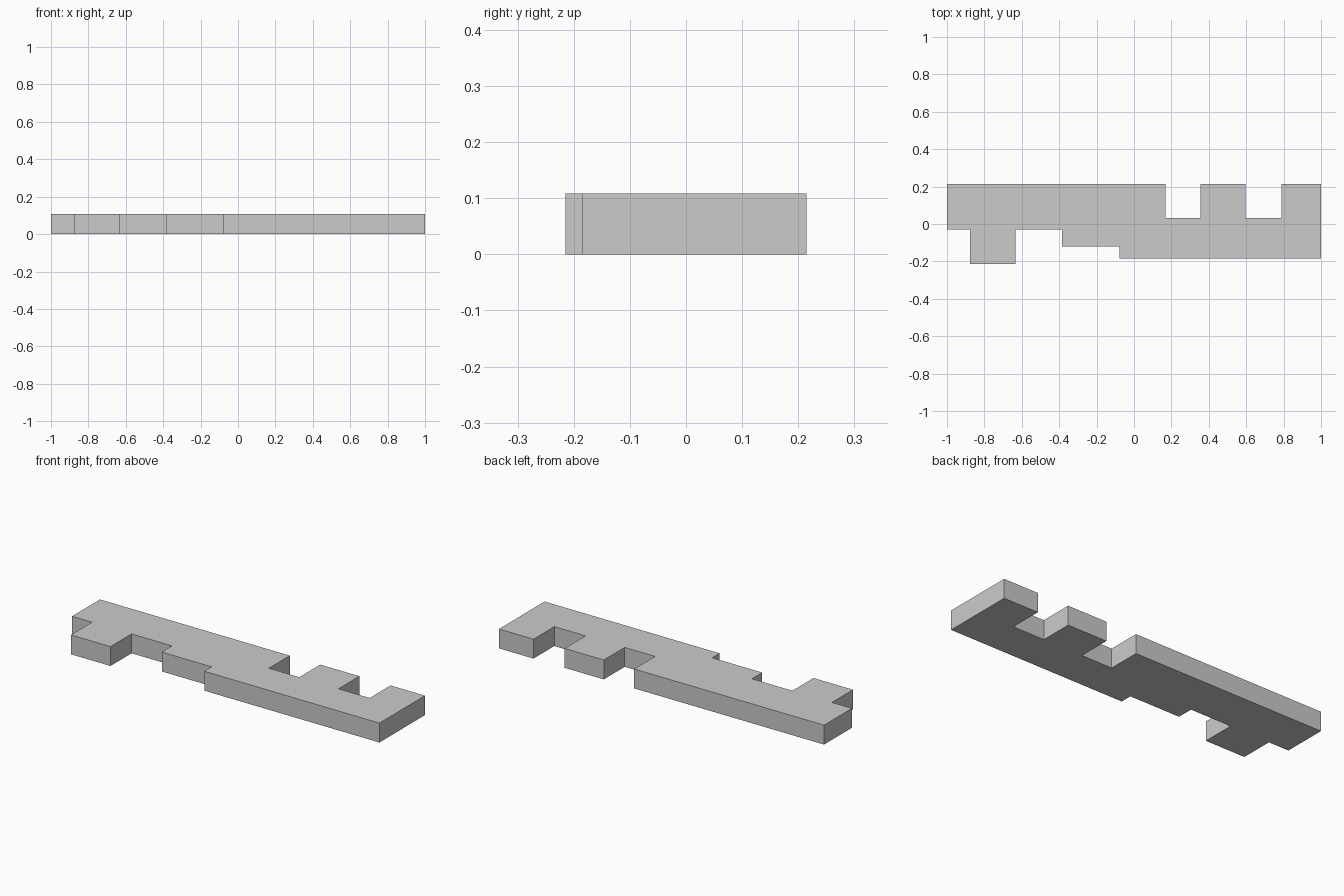
import bpy, bmesh

if "Cube" in bpy.data.objects:
    bpy.data.objects.remove(bpy.data.objects["Cube"])

HEIGHT = 0.108
BACK, NOTCH = 0.215, 0.032

# Back edge: straight run with two square notches
outline = [(1.0, BACK)]
for right, left in ((0.788, 0.596), (0.355, 0.168)):
    outline += [(right, BACK), (right, NOTCH), (left, NOTCH), (left, BACK)]
outline.append((-1.0, BACK))

# Front edge: projecting tab, then two steps out to the long straight side
outline += [(-1.0, -0.03), (-0.877, -0.03), (-0.877, -0.215), (-0.634, -0.215),
            (-0.634, -0.03), (-0.385, -0.03), (-0.385, -0.12), (-0.078, -0.12),
            (-0.078, -0.185), (1.0, -0.185)]

# Extrude the outline into a flat solid plate
bm = bmesh.new()
base = bm.faces.new([bm.verts.new((x, y, 0)) for x, y in outline])
top = bmesh.ops.extrude_face_region(bm, geom=[base], use_keep_orig=True)["geom"]
bmesh.ops.translate(bm, vec=(0, 0, HEIGHT),
                    verts=[v for v in top if isinstance(v, bmesh.types.BMVert)])
bmesh.ops.recalc_face_normals(bm, faces=bm.faces)

mesh = bpy.data.meshes.new("notched_plate")
bm.to_mesh(mesh)
bm.free()
bpy.context.collection.objects.link(bpy.data.objects.new("notched_plate", mesh))
